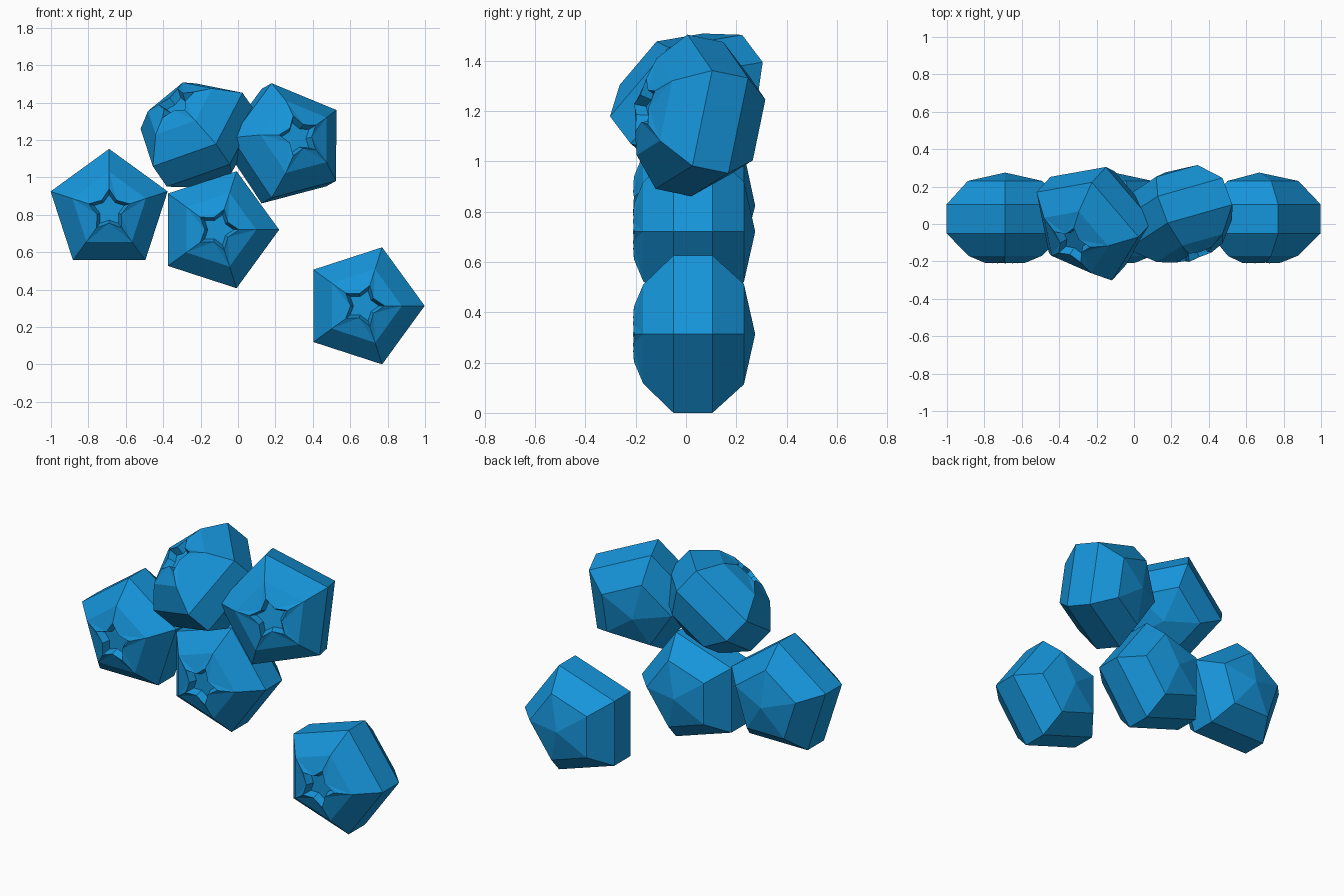
import bpy, bmesh
from math import cos, sin, pi
from mathutils import Vector

if "Cube" in bpy.data.objects:
    bpy.data.objects.remove(bpy.data.objects["Cube"])

skin = bpy.data.materials.new("blue_skin")
skin.diffuse_color = (0.008, 0.30, 0.70, 1)
skin.use_nodes = True
skin.node_tree.nodes["Principled BSDF"].inputs["Base Color"].default_value = skin.diffuse_color

# Rings of the five-sided body, back to front: (radius, distance along axis)
BODY = [(0.21, -0.23), (0.329, -0.105), (0.329, 0.05), (0.207, 0.17)]


def berry(name, centre, axis, corner):
    """Five-sided berry; axis points at the crown, corner at one ring corner."""
    o = Vector(centre)
    n = Vector(axis).normalized()
    u = Vector(corner)
    u = (u - n * u.dot(n)).normalized()
    w = n.cross(u)
    bm = bmesh.new()

    def ring(r, d, shift=0.0):
        out = []
        for i in range(5):
            a = 2 * pi * (i + shift) / 5
            out.append(bm.verts.new(o + u * r * cos(a) + w * r * sin(a) + n * d))
        return out

    # body and pointed back
    rings = [ring(r, d) for r, d in BODY]
    pole = bm.verts.new(o - n * 0.275)
    for i in range(5):
        j = (i + 1) % 5
        bm.faces.new((pole, rings[0][j], rings[0][i]))
        for a, b in zip(rings, rings[1:]):
            bm.faces.new((a[i], a[j], b[j], b[i]))

    # star crown: rim, sunken wall and floor
    tip, dip = ring(0.115, 0.207), ring(0.068, 0.21, 0.5)
    low_tip, low_dip = ring(0.085, 0.165), ring(0.052, 0.165, 0.5)
    top = rings[-1]
    floor = []
    for i in range(5):
        j = (i + 1) % 5
        bm.faces.new((top[i], dip[i], tip[i]))
        bm.faces.new((top[i], top[j], dip[i]))
        bm.faces.new((top[j], tip[j], dip[i]))
        bm.faces.new((tip[i], dip[i], low_dip[i], low_tip[i]))
        bm.faces.new((dip[i], tip[j], low_tip[j], low_dip[i]))
        floor += [low_tip[i], low_dip[i]]
    bm.faces.new(floor)
    bmesh.ops.recalc_face_normals(bm, faces=bm.faces)

    me = bpy.data.meshes.new(name)
    bm.to_mesh(me)
    bm.free()
    me.materials.append(skin)
    ob = bpy.data.objects.new(name, me)
    bpy.context.collection.objects.link(ob)


FRONT = (0, -1, 0)
berry("berry_left", (-0.689, 0, 0.823), FRONT, (0, 0, 1))
berry("berry_middle", (-0.109, 0, 0.72), FRONT, (1, 0, 0))
berry("berry_low_right", (0.669, 0, 0.313), FRONT, (1, 0, 0))
berry("berry_top_right", (0.258, 0.022, 1.18), (0.34, -0.92, 0.19), (-0.939, -0.333, 0.07))
berry("berry_top_left", (-0.235, 0, 1.255), (-0.48, -0.53, 0.70), (0.104, 0.758, 0.645))
